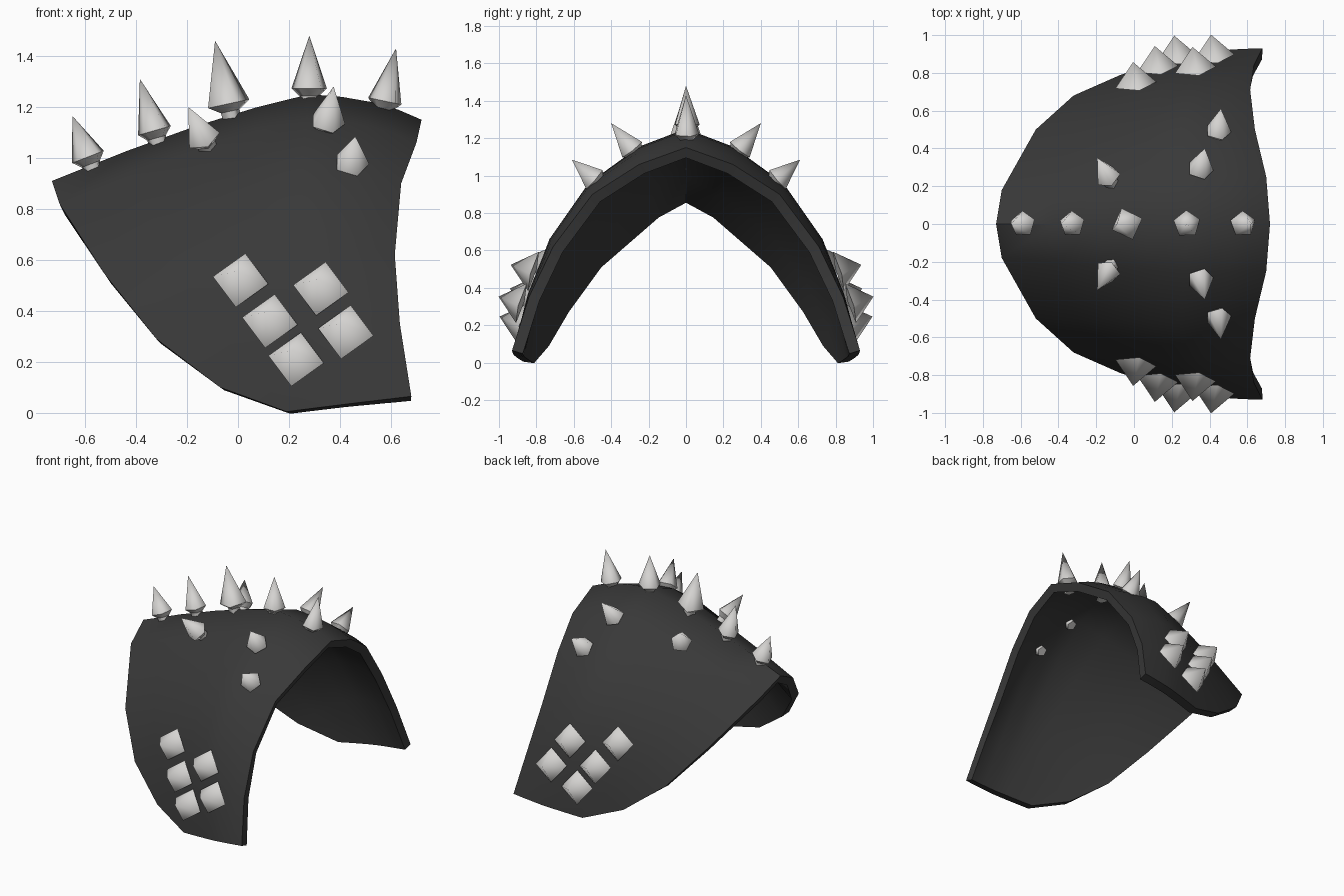
import bpy, bmesh, math
from mathutils import Vector

if "Cube" in bpy.data.objects:
    bpy.data.objects.remove(bpy.data.objects["Cube"])


def material(name, rgb):
    m = bpy.data.materials.new(name)
    m.diffuse_color = (*rgb, 1)
    m.use_nodes = True
    m.node_tree.nodes["Principled BSDF"].inputs["Base Color"].default_value = m.diffuse_color
    return m


LEATHER = material("dark leather", (0.040, 0.040, 0.040))
METAL = material("pale metal", (0.66, 0.65, 0.635))


def make_object(name, bm, mat):
    me = bpy.data.meshes.new(name)
    bm.to_mesh(me)
    bm.free()
    me.materials.append(mat)
    ob = bpy.data.objects.new(name, me)
    bpy.context.collection.objects.link(ob)
    return ob


# Shell: three ridge-to-hem curves (narrow end, middle, wide end), blended along x
BACK = [(-.73, 0, .91), (-.70, .18, .82), (-.52, .50, .54),
        (-.32, .68, .29), (-.07, .79, .10), (.19, .87, .005)]
MID = [(.28, 0, 1.25), (.27, .25, 1.155), (.25, .52, .96),
       (.28, .73, .66), (.35, .845, .36), (.47, .92, .04)]
FRONT = [(.72, 0, 1.15), (.70, .25, 1.06), (.64, .50, .90),
         (.615, .71, .62), (.635, .84, .35), (.68, .93, .065)]


def shell_point(s, j):
    side = -1 if j < 0 else 1
    a, b, c = (Vector(k[abs(j)]) for k in (BACK, MID, FRONT))
    curved = a * (s * (s - 1) / 2) + b * (1 - s * s) + c * (s * (s + 1) / 2)
    straight = b.lerp(c, s) if s > 0 else b.lerp(a, -s)
    p = straight.lerp(curved, 0.35 if s > 0 else 0.8)
    return Vector((p.x, p.y * side, p.z))


bm = bmesh.new()
STEPS = 8
grid = [[bm.verts.new(shell_point(-1 + 2 * i / STEPS, j)) for j in range(-5, 6)]
        for i in range(STEPS + 1)]
for i in range(STEPS):
    for j in range(10):
        bm.faces.new((grid[i][j], grid[i + 1][j], grid[i + 1][j + 1], grid[i][j + 1]))
bm.verts.index_update()
rim = [v.index for v in bm.verts if v.is_boundary]
shell = make_object("shoulder_shell", bm, LEATHER)
group = shell.vertex_groups.new(name="rim")
group.add(rim, 1.0, "REPLACE")
mod = shell.modifiers.new("thickness", "SOLIDIFY")
mod.thickness = 0.06
mod.offset = -1
mod.vertex_group = "rim"
mod.thickness_vertex_group = 0.75     # a little thinner away from the rim
bpy.context.view_layer.objects.active = shell
shell.select_set(True)
bpy.ops.object.modifier_apply(modifier=mod.name)
bpy.ops.object.shade_smooth_by_angle(angle=math.radians(50))


def pointed(name, base, tip, u, rings, sides, turn=0):
    """Faceted point: rings of (radius, offset from base along the axis), then a tip."""
    base, tip, u = Vector(base), Vector(tip), Vector(u)
    n = (tip - base).normalized()
    u = (u - n * u.dot(n)).normalized()
    v = n.cross(u)
    bm = bmesh.new()
    loops = []
    for r, h in rings:
        loop = []
        for k in range(sides):
            a = turn + 2 * math.pi * k / sides
            loop.append(bm.verts.new(base + n * h + (u * math.cos(a) + v * math.sin(a)) * r))
        loops.append(loop)
    apex = bm.verts.new(tip)
    bm.faces.new(loops[0][::-1])
    for k in range(sides):
        m = (k + 1) % sides
        for lo, hi in zip(loops, loops[1:]):
            bm.faces.new((lo[k], lo[m], hi[m], hi[k]))
        bm.faces.new((loops[-1][k], loops[-1][m], apex))
    for f in bm.faces:
        f.smooth = True
    for loop in loops:           # crisp rims
        for k in range(sides):
            bm.edges.get((loop[k], loop[(k + 1) % sides])).smooth = False
    make_object(name, bm, METAL)


def spike(name, base, tip, r, sides=5, turn=0.0):
    # stem through the shell, flared collar, point
    pointed(name, base, tip, (1, 0, 0),
            [(.036, -.075), (.040, -.022), (r, .008)], sides, turn)


# Spikes along the ridge
for i, (bx, bz, tx, tz, r, n) in enumerate([
        (-.585, .997, -.65, 1.165, .070, 5),
        (-.325, 1.10, -.385, 1.31, .070, 5),
        (-.035, 1.205, -.09, 1.46, .088, 4),
        (.28, 1.265, .28, 1.48, .073, 5),
        (.575, 1.215, .62, 1.43, .070, 5)]):
    spike(f"ridge_spike_{i + 1}", (bx, 0, bz), (tx, 0, tz), r, n, 0.35)

# Mirrored spikes and pyramid studs on both flanks
for side, label in ((-1, "front"), (1, "back")):
    for i, (b, t) in enumerate([
            ((-.135, .245, 1.075), (-.195, .35, 1.20)),
            ((.35, .285, 1.135), (.375, .40, 1.28)),
            ((.445, .485, .975), (.46, .61, 1.085))]):
        spike(f"{label}_flank_spike_{i + 1}", (b[0], b[1] * side, b[2]),
              (t[0], t[1] * side, t[2]), .070)
    for i, (x, y, z) in enumerate([(.01, .735, .52), (.125, .82, .36), (.228, .875, .21),
                                   (.325, .815, .487), (.423, .88, .317)]):
        base = Vector((x, y * side, z))
        tip = base + Vector((-.015, .122 * side, .036))
        pointed(f"{label}_stud_{i + 1}", base, tip, (.8, 0, .6),
                [(.111, 0)], 4, math.pi / 4)
